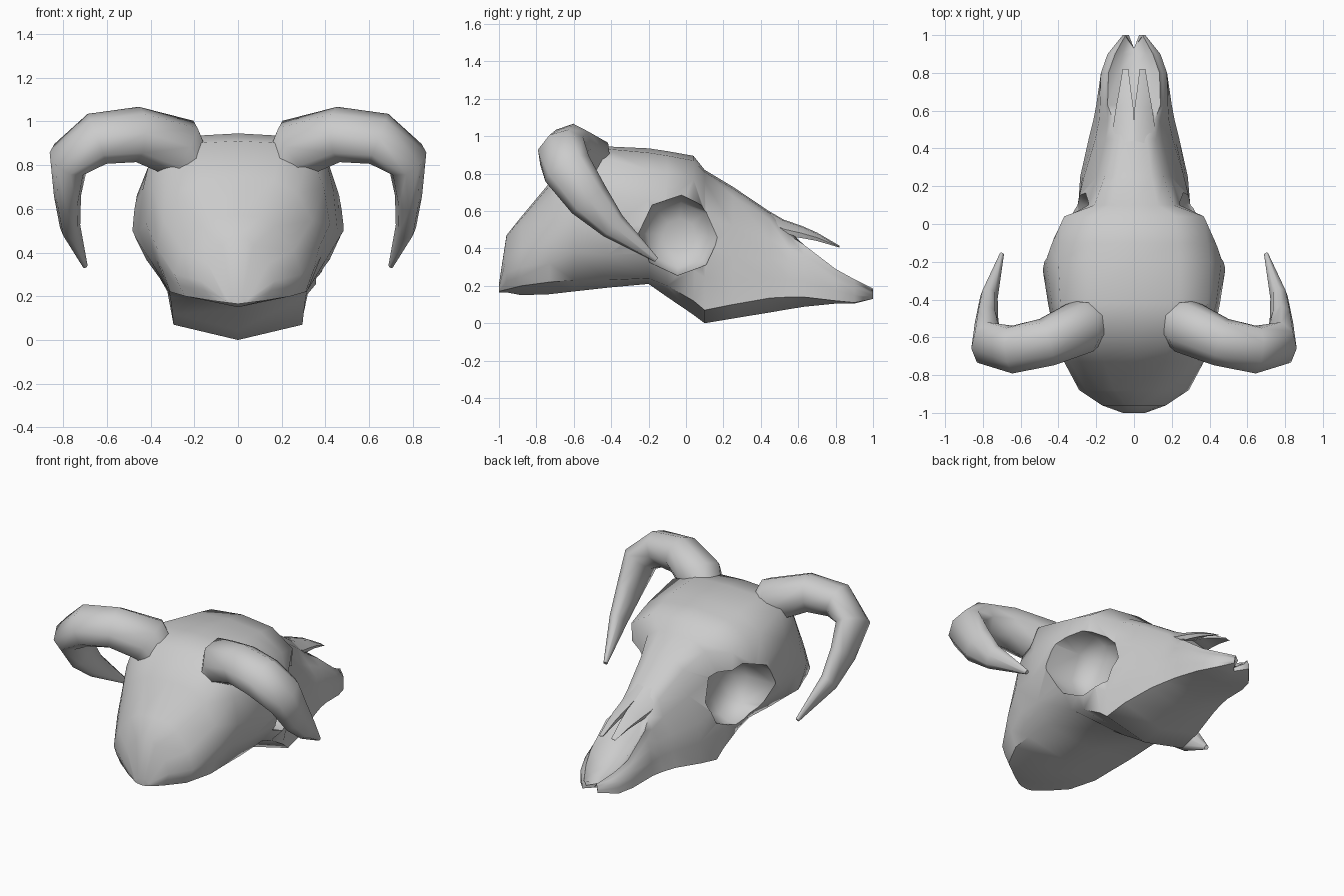
import bpy, bmesh, math
from mathutils import Vector

if "Cube" in bpy.data.objects:
    bpy.data.objects.remove(bpy.data.objects["Cube"])


def make_object(name, bm, mirror=False):
    bmesh.ops.recalc_face_normals(bm, faces=bm.faces)
    me = bpy.data.meshes.new(name)
    bm.to_mesh(me)
    bm.free()
    ob = bpy.data.objects.new(name, me)
    bpy.context.collection.objects.link(ob)
    if mirror:
        ob.modifiers.new("mirror", "MIRROR").use_clip = False
    return ob


def loft(rings, bm=None):
    """Closed skin through rings with equal point counts."""
    bm = bm or bmesh.new()
    vs = [[bm.verts.new(p) for p in r] for r in rings]
    n = len(vs[0])
    for a, b in zip(vs, vs[1:]):
        for i in range(n):
            j = (i + 1) % n
            bm.faces.new((a[i], a[j], b[j], b[i]))
    caps = [bm.faces.new(vs[0]), bm.faces.new(vs[-1])]
    bmesh.ops.triangulate(bm, faces=caps)
    return bm


def smooth(ob, angle):
    bpy.ops.object.select_all(action="DESELECT")
    ob.select_set(True)
    bpy.context.view_layer.objects.active = ob
    bpy.ops.object.shade_smooth_by_angle(angle=math.radians(angle))


# Skull sections: y, top centre z, (brow x, z), (cheek x, z), (base x, z), base centre z
cranium = [
    (-1.0, .21, .03, .20, .06, .18, .04, .17, .165),
    (-.96, .47, .07, .43, .17, .27, .12, .18, .165),
    (-.88, .57, .17, .52, .29, .30, .24, .20, .15),
    (-.73, .75, .27, .67, .37, .42, .31, .22, .155),
    (-.60, .91, .33, .86, .42, .53, .32, .23, .17),
    (-.42, .945, .39, .88, .455, .50, .32, .23, .19),
    (-.20, .935, .40, .82, .49, .50, .32, .24, .21),
    (-.10, .92, .39, .80, .455, .50, .31, .20, .14),
    (.04, .895, .37, .77, .36, .46, .30, .12, .045),
]
snout = [
    (.10, .82, .21, .76, .30, .42, .295, .07, .0),
    (.25, .73, .155, .68, .265, .36, .285, .10, .025),
    (.45, .595, .115, .55, .205, .34, .24, .135, .058),
    (.55, .50, .11, .47, .185, .33, .215, .14, .075),
    (.63, .33, .14, .42, .18, .31, .20, .14, .088),
    (.80, .22, .135, .29, .175, .23, .175, .12, .105),
    (.90, .18, .10, .235, .14, .19, .14, .11, .105),
    (1.0, .15, .045, .185, .06, .16, .055, .13, .125),
]
rings = []
for y, zt, bx, bz, cx, cz, wx, wz, zc in cranium + snout:
    yc = .93 if y == 1.0 else y          # notch between the two snout tips
    bulge = .7 if y < .08 else .38       # hollow snout flanks
    half = [(bx * .6, y, zt + (bz - zt) * .2), (bx, y, bz),
            (bx + (cx - bx) * bulge, y, (bz + cz) / 2), (cx, y, cz),
            (cx + (wx - cx) * .4, y, (cz + wz) / 2), (wx, y, wz)]
    left = [(-x, yy, z) for x, yy, z in reversed(half)]
    rings.append([(0, yc, zt)] + half + [(0, yc, zc)] + left)
skull = make_object("skull", loft(rings))

# Eye sockets: eight-sided bowl cutters
bm = bmesh.new()
for s in (-1, 1):
    bowl = [(.17, .09), (.21, .175), (.28, .212), (.60, .222)]
    loft([[(s * x, -.035 + r * math.cos(a), .47 + r * math.sin(a))
           for a in (k * math.pi / 4 - .05 for k in range(8))]
          for x, r in bowl], bm)
cutter = make_object("socket_cutter", bm)
cutter.hide_render = True
mod = skull.modifiers.new("sockets", "BOOLEAN")
mod.operation = "DIFFERENCE"
mod.solver = "EXACT"
mod.object = cutter
bpy.context.view_layer.objects.active = skull
bpy.ops.object.modifier_apply(modifier=mod.name)
bpy.data.objects.remove(cutter)
smooth(skull, 56)

# Horns: path point, radius across the curl plane, radius in the curl plane
path = [((.19, -.52, .76), .12, .09), ((.27, -.54, .88), .15, .14),
        ((.46, -.625, .94), .135, .122), ((.645, -.665, .92), .14, .112),
        ((.775, -.635, .825), .135, .095), ((.78, -.52, .66), .115, .062),
        ((.768, -.39, .52), .075, .047), ((.70, -.16, .34), .014, .012)]
pts = [Vector(p) for p, _, _ in path]
horn_rings = []
for i, (p, ru, rv) in enumerate(path):
    t = (pts[min(i + 1, len(pts) - 1)] - pts[max(i - 1, 0)]).normalized()
    n = Vector((0, .8, .6))
    u = (n - t * n.dot(t)).normalized()
    v = t.cross(u)
    horn_rings.append([pts[i] + u * ru * math.cos(a) + v * rv * math.sin(a)
                       for a in (k * math.pi / 4 for k in range(8))])
smooth(make_object("horns", loft(horn_rings), True), 75)

# Nasal bones: paired prongs; y, inner x, outer x, top z, bottom z
prongs = [(.40, .0, .11, .625, .52), (.52, .0, .11, .555, .47),
          (.62, .004, .095, .52, .455), (.70, .015, .08, .485, .44),
          (.82, .03, .06, .415, .405)]
nasal_rings = [[(xi, y, zt), ((xi + xo) / 2, y, zt - .006), (xo, y, zt - (zt - zb) * .6),
                (xo * .9, y, zb), (xi, y, zt - (zt - zb) * .5)]
               for y, xi, xo, zt, zb in prongs]
smooth(make_object("nasal_bones", loft(nasal_rings), True), 60)
